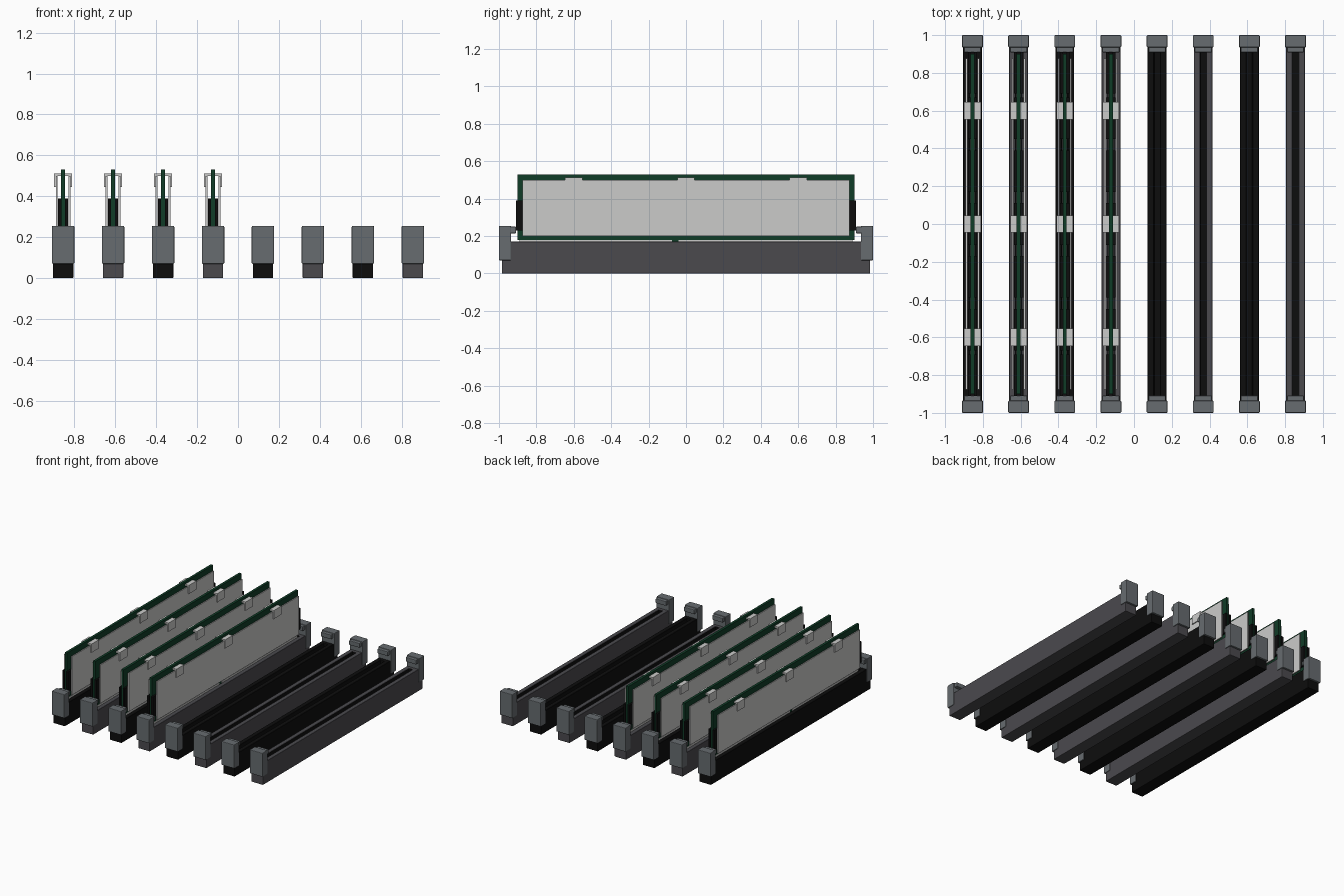
import bpy
import bmesh

if "Cube" in bpy.data.objects:
    bpy.data.objects.remove(bpy.data.objects["Cube"], do_unlink=True)


def material(name, r, g, b):
    m = bpy.data.materials.new(name)
    m.diffuse_color = (r, g, b, 1)
    m.use_nodes = True
    m.node_tree.nodes["Principled BSDF"].inputs["Base Color"].default_value = (r, g, b, 1)
    return m


BLACK = material("black plastic", 0.004, 0.004, 0.004)
GREY = material("dark grey plastic", 0.07, 0.068, 0.076)
LATCH = material("slate latch", 0.135, 0.15, 0.16)
GREEN = material("green board", 0.005, 0.045, 0.02)
SILVER = material("light metal", 0.6, 0.6, 0.59)


def finish(bm, name, mats, bevel=0):
    bmesh.ops.recalc_face_normals(bm, faces=bm.faces)
    mesh = bpy.data.meshes.new(name)
    bm.to_mesh(mesh)
    bm.free()
    for m in mats:
        mesh.materials.append(m)
    ob = bpy.data.objects.new(name, mesh)
    bpy.context.collection.objects.link(ob)
    if bevel:
        mod = ob.modifiers.new("soft edges", "BEVEL")
        mod.width = bevel
        mod.segments = 2
    return ob


def add_box(bm, x, y, z):
    """Axis-aligned box from (min, max) ranges."""
    verts = bmesh.ops.create_cube(bm, size=1)["verts"]
    for v in verts:
        for i, (lo, hi) in enumerate((x, y, z)):
            v.co[i] = hi if v.co[i] > 0 else lo
    return verts


def boxes(name, mat, ranges, bevel=0):
    bm = bmesh.new()
    for r in ranges:
        add_box(bm, *r)
    return finish(bm, name, [mat], bevel)


def around(c, half):
    return (c - half, c + half)


def slot_body(cx, mat):
    """Long housing with a dark groove sunk into its top."""
    bm = bmesh.new()
    add_box(bm, around(cx, 0.05), (-0.985, 0.985), (0, 0.17))
    bm.normal_update()
    top = max(bm.faces, key=lambda f: f.calc_center_median().z)
    bmesh.ops.inset_individual(bm, faces=[top], thickness=0.03)
    for v in top.verts:
        v.co.x = cx + (0.016 if v.co.x > cx else -0.016)
        v.co.y = 0.91 if v.co.y > 0 else -0.91
    floor = bmesh.ops.extrude_face_region(bm, geom=[top])["geom"]
    bmesh.ops.delete(bm, geom=[top], context="FACES_ONLY")
    for v in floor:
        if isinstance(v, bmesh.types.BMVert):
            v.co.z -= 0.1
    for f in bm.faces:
        inside = all(abs(v.co.x - cx) < 0.02 for v in f.verts)
        f.material_index = 1 if inside else 0
    finish(bm, "slot_body", [mat, BLACK], 0.004)


def latch(cx, side):
    """End lever with an inward tooth over the slot."""
    def span(a, b):
        return tuple(sorted((side * a, side * b)))
    boxes("slot_latch", LATCH, [
        (around(cx, 0.055), span(0.935, 1.0), (0.07, 0.255)),
        (around(cx, 0.045), span(0.908, 0.94), (0.215, 0.25)),
    ], 0.005)


def memory_stick(cx):
    boxes("circuit_board", GREEN, [(around(cx, 0.01), (-0.9, 0.9), (0.18, 0.53)),
                                   (around(cx, 0.009), (-0.89, 0.89), (0.08, 0.18))])
    chips, contacts, plates, clips = [], [], [], []
    for s in (-1, 1):
        def span(a, b):
            return tuple(sorted((cx + s * a, cx + s * b)))
        for y in (-0.8, -0.56, -0.28, 0, 0.28, 0.56, 0.8):
            chips.append((span(0.009, 0.025), around(y, 0.11), (0.23, 0.39)))
        # contact strips on either side of the key
        for y in ((-0.89, -0.075), (-0.04, 0.89)):
            contacts.append((span(0.008, 0.013), y, (0.09, 0.18)))
        plates.append((span(0.027, 0.036), (-0.875, 0.875), (0.2, 0.5)))
        for y in (-0.6, 0, 0.6):
            clips.append((span(0.036, 0.044), around(y, 0.046), (0.445, 0.512)))
            clips.append((span(0.009, 0.044), around(y, 0.046), (0.5, 0.512)))
    boxes("memory_chips", BLACK, chips)
    boxes("edge_contacts", SILVER, contacts)
    boxes("heat_spreader", SILVER, plates)
    boxes("spreader_clips", SILVER, clips)


# eight alternating slots, the first four filled
for i in range(8):
    x = (i - 3.5) * 0.2443
    slot_body(x, GREY if i % 2 else BLACK)
    for end in (-1, 1):
        latch(x, end)
    if i < 4:
        memory_stick(x)
